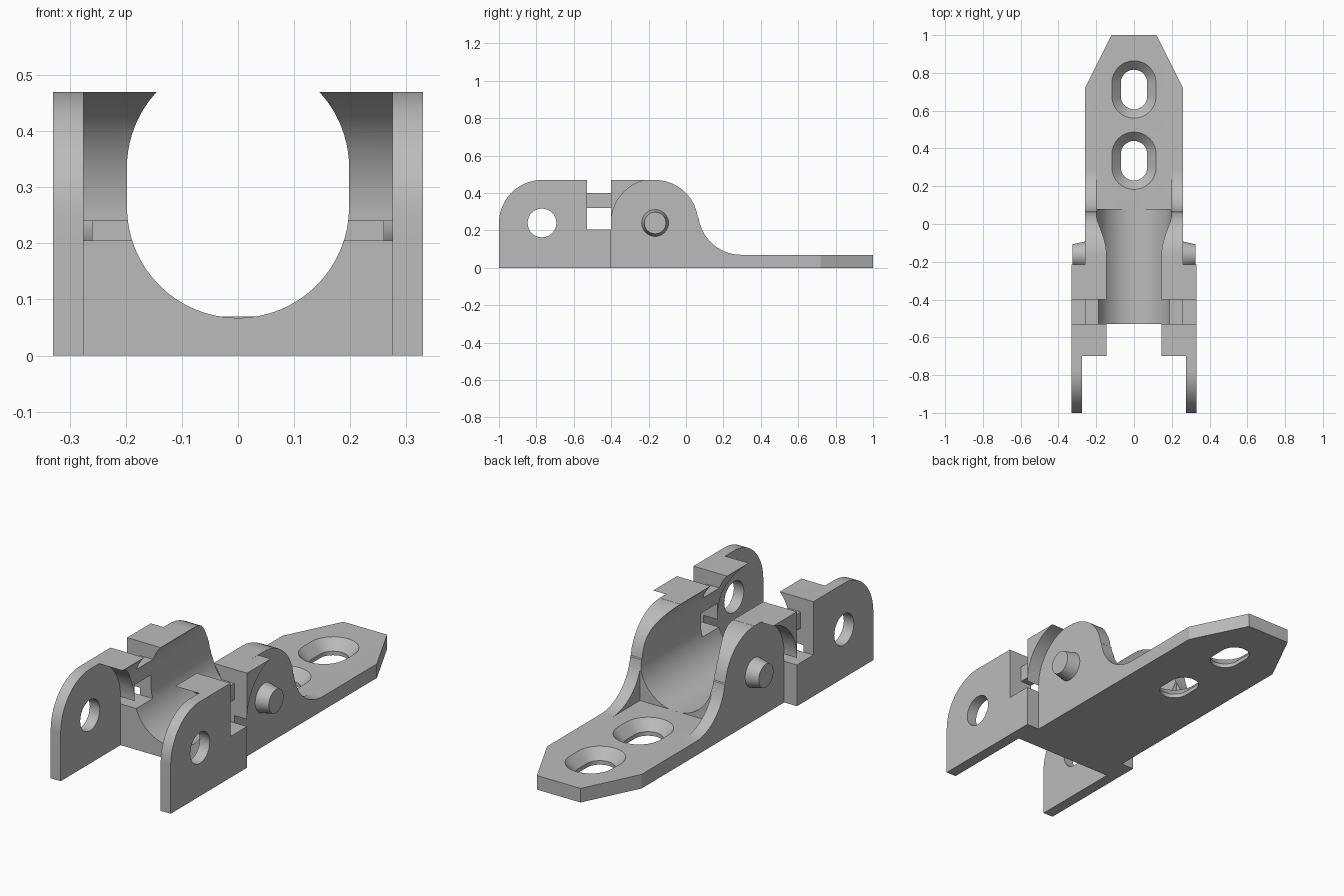
import bpy
import bmesh
from math import cos, sin, radians

if "Cube" in bpy.data.objects:
    bpy.data.objects.remove(bpy.data.objects["Cube"], do_unlink=True)

grey = bpy.data.materials.new("plain_grey")
grey.use_nodes = True
COLOUR = (0.5, 0.5, 0.5, 1)
grey.diffuse_color = COLOUR
grey.node_tree.nodes["Principled BSDF"].inputs["Base Color"].default_value = COLOUR

HALF_WIDE, HALF_BODY, TOP, PLATE = 0.33, 0.26, 0.47, 0.07
FRONT_Y, REAR_Y, PIVOT_Z = -0.77, -0.165, 0.24


def arc(cx, cy, r, start, end, steps=20):
    angles = [radians(start + (end - start) * i / steps) for i in range(steps + 1)]
    return [(cx + r * cos(a), cy + r * sin(a)) for a in angles]


def loft(name, loops):
    """Solid through a list of matching loops of 3D points, closed at both ends."""
    bm = bmesh.new()
    rings = [[bm.verts.new(p) for p in loop] for loop in loops]
    n = len(rings[0])
    for a, b in zip(rings, rings[1:]):
        for i in range(n):
            bm.faces.new((a[i], a[(i + 1) % n], b[(i + 1) % n], b[i]))
    bm.faces.new(rings[0])
    bm.faces.new(rings[-1])
    bmesh.ops.recalc_face_normals(bm, faces=bm.faces)
    mesh = bpy.data.meshes.new(name)
    bm.to_mesh(mesh)
    bm.free()
    mesh.materials.append(grey)
    obj = bpy.data.objects.new(name, mesh)
    bpy.context.collection.objects.link(obj)
    return obj


def prism(name, axis, profile, lo, hi):
    """Extrude a 2D profile along x, y or z."""
    place = {"x": lambda u, v, d: (d, u, v),
             "y": lambda u, v, d: (u, d, v),
             "z": lambda u, v, d: (u, v, d)}[axis]
    return loft(name, [[place(u, v, d) for u, v in profile] for d in (lo, hi)])


def box(name, x, y, z):
    return prism(name, "x", [(y[0], z[0]), (y[1], z[0]), (y[1], z[1]), (y[0], z[1])], *x)


def combine(target, other, operation):
    mod = target.modifiers.new(operation.title(), "BOOLEAN")
    mod.operation, mod.solver, mod.object = operation, "EXACT", other
    bpy.context.view_layer.objects.active = target
    bpy.ops.object.modifier_apply(modifier=mod.name)
    bpy.data.objects.remove(other, do_unlink=True)


def cut(cutter):
    combine(body, cutter, "DIFFERENCE")


# Wide front block with rounded front and a hollow for the neighbouring link
block = [(-1, 0), (-0.4, 0)]
block += arc(REAR_Y, PIVOT_Z, 0.235, 180, 102)
block += arc(FRONT_Y, PIVOT_Z, 0.23, 90, 180)
body = prism("link_body", "x", block, -HALF_WIDE, HALF_WIDE)

# Narrower rear body sweeping down into the mounting plate
rear = [(-0.45, 0), (1, 0), (1, PLATE)]
rear += arc(0.295, 0.3, 0.23, 270, 188)
rear += arc(REAR_Y, PIVOT_Z, 0.23, 8, 180)
# keep the low front corner square below the pivot
rear += [(REAR_Y - 0.23, 0.1), (-0.45, 0.1)]
combine(body, prism("rear_body", "x", rear, -HALF_BODY, HALF_BODY), "UNION")
combine(body, box("rear_web", (-HALF_BODY, HALF_BODY), (-0.45, REAR_Y), (0, TOP)), "UNION")

# Space between the front arms
clearance = [(-1.1, -0.1), (-0.53, -0.1)] + arc(FRONT_Y, PIVOT_Z, 0.24, 0, 73)
clearance += [(-0.7, 0.6), (-1.1, 0.6)]
cut(prism("arm_gap", "x", clearance, -0.275, 0.275))
cut(prism("pivot_hole", "x", arc(FRONT_Y, PIVOT_Z, 0.077, 0, 348.75, 31), -0.5, 0.5))

# Long open channel, then flat floor behind it
channel = arc(0, 0.265, 0.198, 180, 360, 32) + arc(0, 0.335, 0.198, 0, 50, 12)
channel += [(0.127, 0.6), (-0.127, 0.6)] + arc(0, 0.335, 0.198, 130, 180, 12)
cut(prism("channel", "y", channel, -0.9, 0.08))
cut(box("plate_floor", (-0.198, 0.198), (0.079, 0.6), (PLATE, 0.6)))

# Side notches: open top, recessed bar and window below it
NOTCH = (-0.53, -0.4)
cut(box("notch_top", (-0.5, 0.5), NOTCH, (0.4, 0.6)))
cut(box("notch_window", (-0.5, 0.5), NOTCH, (0.205, 0.32)))
for side in (-1, 1):
    cut(box("notch_recess", sorted((side * HALF_BODY, side * 0.5)), NOTCH, (0.205, 0.5)))
    # Tapered plate corners
    corner = [(side * 0.26, 0.72), (side * 0.12, 1), (side * 0.12, 1.1),
              (side * 0.4, 1.1), (side * 0.4, 0.72)]
    cut(prism("corner", "z", corner, -0.1, 0.2))


# Countersunk mounting slots
def slot(y, r, z):
    outline = arc(0, y + 0.035, r, 0, 180, 16) + arc(0, y - 0.035, r, 180, 360, 16)
    return [(u, v, z) for u, v in outline]


for y in (0.335, 0.712):
    cut(loft("slot", [slot(y, 0.07, -0.1), slot(y, 0.07, 0.02),
                      slot(y, 0.117, PLATE), slot(y, 0.1264, 0.08)]))

# Tapered pivot pins
for side, name in ((1, "left_pin"), (-1, "right_pin")):
    loops = []
    for x, r in ((0.25, 0.074), (0.325, 0.058)):
        ring = arc(REAR_Y, PIVOT_Z, r, 0, 348.75, 31)
        loops.append([(side * x, u, v) for u, v in ring])
    loft(name, loops)

for obj in bpy.context.scene.objects:
    obj.select_set(obj.type == "MESH" and grey.name in obj.data.materials)
bpy.context.view_layer.objects.active = body
bpy.ops.object.shade_smooth_by_angle(angle=radians(25))
